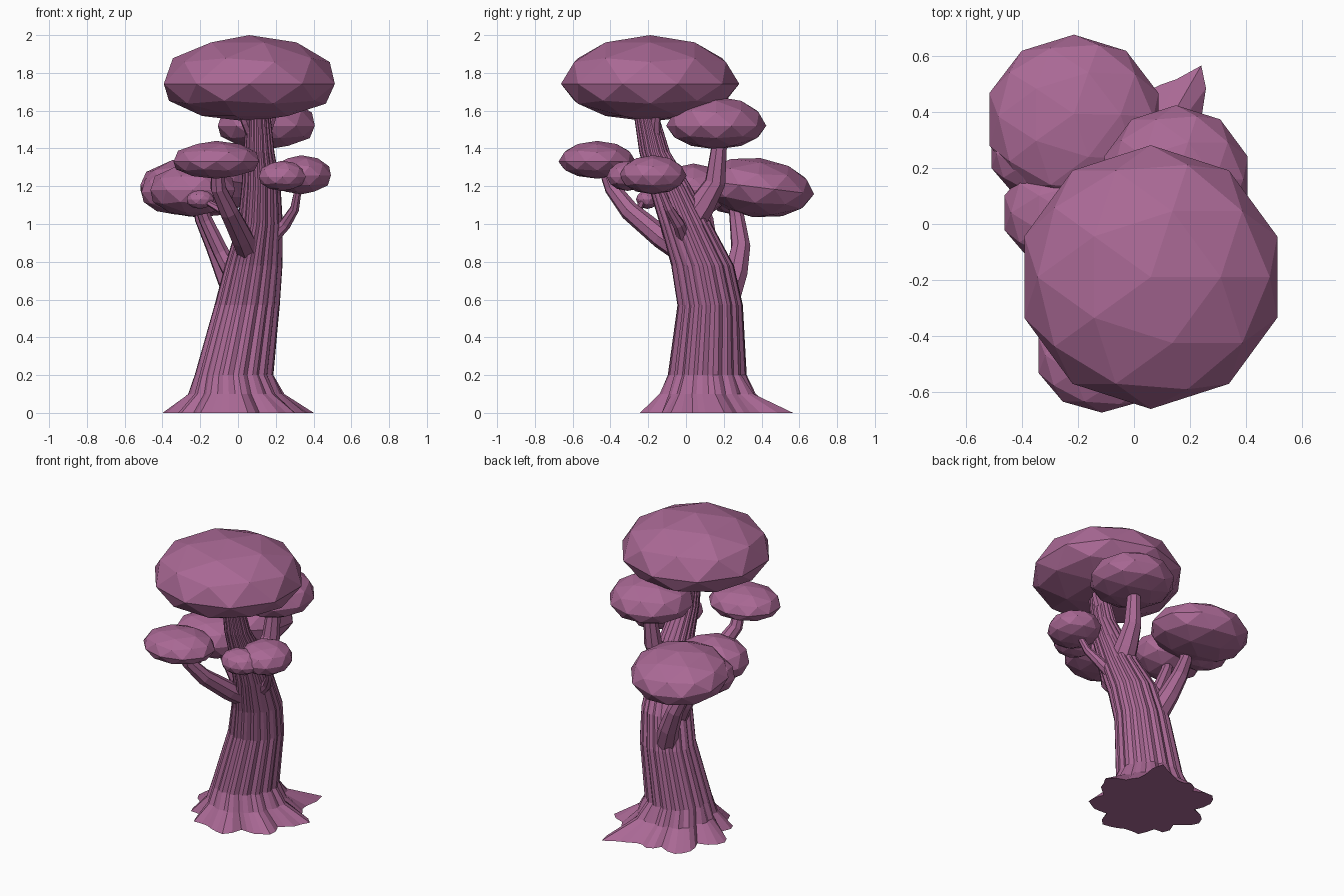
import bpy, bmesh, math
from mathutils import Vector

mat = bpy.data.materials.new("mauve")
mat.diffuse_color = (0.40, 0.14, 0.30, 1)


def finish(bm, name):
    bmesh.ops.recalc_face_normals(bm, faces=bm.faces)
    me = bpy.data.meshes.new(name)
    bm.to_mesh(me)
    bm.free()
    ob = bpy.data.objects.new(name, me)
    me.materials.append(mat)
    bpy.context.collection.objects.link(ob)
    return ob


def skin(name, rings):
    """Bridge rings of points into a closed tube."""
    bm = bmesh.new()
    vs = [[bm.verts.new(p) for p in ring] for ring in rings]
    n = len(vs[0])
    for a, b in zip(vs, vs[1:]):
        for i in range(n):
            j = (i + 1) % n
            bm.faces.new((a[i], a[j], b[j], b[i]))
    bm.faces.new(vs[0])
    bm.faces.new(vs[-1])
    return finish(bm, name)


# Trunk: fluted rings (x, y, z, x radius, y radius), flaring into roots
N = 48
ROOTS = {5: 0.32, 60: 0.58, 95: 0.15, 133: 0.35, 180: 0.38, 215: 0.25,
         243: 0.3, 273: 0.35, 318: 0.3}  # angle: extra reach
levels = [(0.00, 0.15, 0.00, 0.305, 0.305), (-0.015, 0.12, 0.10, 0.235, 0.24),
          (-0.025, 0.115, 0.20, 0.205, 0.205), (0.045, 0.13, 0.57, 0.17, 0.17),
          (0.08, 0.09, 0.78, 0.15, 0.163), (0.115, 0.00, 1.00, 0.118, 0.135),
          (0.12, -0.085, 1.20, 0.102, 0.11), (0.11, -0.165, 1.38, 0.08, 0.08),
          (0.105, -0.22, 1.62, 0.06, 0.06)]
rings = []
for k, (cx, cy, z, rx, ry) in enumerate(levels):
    ring = []
    for i in range(N):
        deg = 360 * i / N
        a = math.radians(deg)
        f = 1 + (-0.05 if i % 3 == 0 else 0.02) + 0.025 * math.sin(3 * a + 1)
        if k < 2:
            spike = max(h * max(0, 1 - abs((deg - r + 180) % 360 - 180) / 22)
                        for r, h in ROOTS.items())
            f += spike if k == 0 else 0.25 * spike
        ring.append((cx + rx * f * math.cos(a), cy + ry * f * math.sin(a), z))
    rings.append(ring)
skin("trunk", rings)


def branch(name, pts, r0, r1, sides=8):
    pts = [Vector(p) for p in pts]
    rings = []
    for k, p in enumerate(pts):
        d = (pts[min(k + 1, len(pts) - 1)] - pts[max(k - 1, 0)]).normalized()
        u = d.cross(Vector((0.3, 1, 0))).normalized()
        v = d.cross(u)
        r = r0 + (r1 - r0) * k / (len(pts) - 1)
        rings.append([p + r * (math.cos(t) * u + math.sin(t) * v)
                      for t in (2 * math.pi * i / sides for i in range(sides))])
    skin(name, rings)


# Branches
branch("front_branch", [(0.06, 0.0, 0.85), (0.02, -0.13, 0.93), (-0.05, -0.30, 1.07),
                        (-0.105, -0.39, 1.19), (-0.11, -0.44, 1.32)], 0.07, 0.033)
branch("front_twig", [(-0.04, -0.25, 1.04), (-0.10, -0.25, 1.08), (-0.17, -0.23, 1.12)], 0.025, 0.015, 6)
branch("back_left_branch", [(0.02, 0.20, 0.55), (-0.06, 0.265, 0.74), (-0.12, 0.29, 0.88),
                            (-0.19, 0.27, 1.03), (-0.21, 0.25, 1.15)], 0.075, 0.03)
branch("left_branch", [(0.0, 0.10, 0.68), (-0.09, 0.13, 0.85), (-0.17, 0.11, 1.02),
                       (-0.22, 0.07, 1.15)], 0.05, 0.03)
branch("right_branch", [(0.17, -0.01, 0.92), (0.25, -0.04, 1.00), (0.30, -0.09, 1.08),
                        (0.325, -0.15, 1.22)], 0.04, 0.018)
branch("back_branch", [(0.12, -0.02, 0.95), (0.13, 0.085, 1.10), (0.14, 0.155, 1.22),
                       (0.15, 0.18, 1.45)], 0.09, 0.04)
branch("crown_branch_left", [(0.10, -0.16, 1.40), (0.04, -0.24, 1.54), (0.0, -0.28, 1.65)], 0.03, 0.02, 6)
branch("crown_branch_right", [(0.12, -0.16, 1.40), (0.17, -0.16, 1.54), (0.21, -0.14, 1.65)], 0.03, 0.02, 6)


# Foliage: flattened low-poly balls; the underside depth can differ from the top
def foliage(name, loc, rad, low, tilt=0):
    bm = bmesh.new()
    bmesh.ops.create_icosphere(bm, subdivisions=2, radius=1)
    for v in bm.verts:
        v.co.z *= rad[2] if v.co.z > 0 else low
    ob = finish(bm, name)
    ob.location, ob.scale = loc, (rad[0], rad[1], 1)
    ob.rotation_euler = (math.radians(tilt), 0, 0)


foliage("crown_foliage", (0.06, -0.19, 1.742), (0.476, 0.472, 0.258), 0.20)
foliage("back_foliage", (0.15, 0.16, 1.52), (0.27, 0.265, 0.155), 0.125)
foliage("back_left_foliage", (-0.215, 0.375, 1.195), (0.318, 0.305, 0.155), 0.16, -7)
foliage("back_left_lower_foliage", (-0.33, 0.25, 1.17), (0.19, 0.16, 0.13), 0.12)
foliage("left_foliage", (-0.24, 0.04, 1.18), (0.235, 0.20, 0.14), 0.14)
foliage("front_foliage", (-0.115, -0.47, 1.33), (0.238, 0.205, 0.11), 0.09)
foliage("right_foliage", (0.335, -0.175, 1.257), (0.165, 0.178, 0.107), 0.10)
foliage("right_small_foliage", (0.235, -0.31, 1.25), (0.13, 0.11, 0.085), 0.075)
foliage("twig_foliage", (-0.20, -0.205, 1.13), (0.075, 0.06, 0.05), 0.05)
